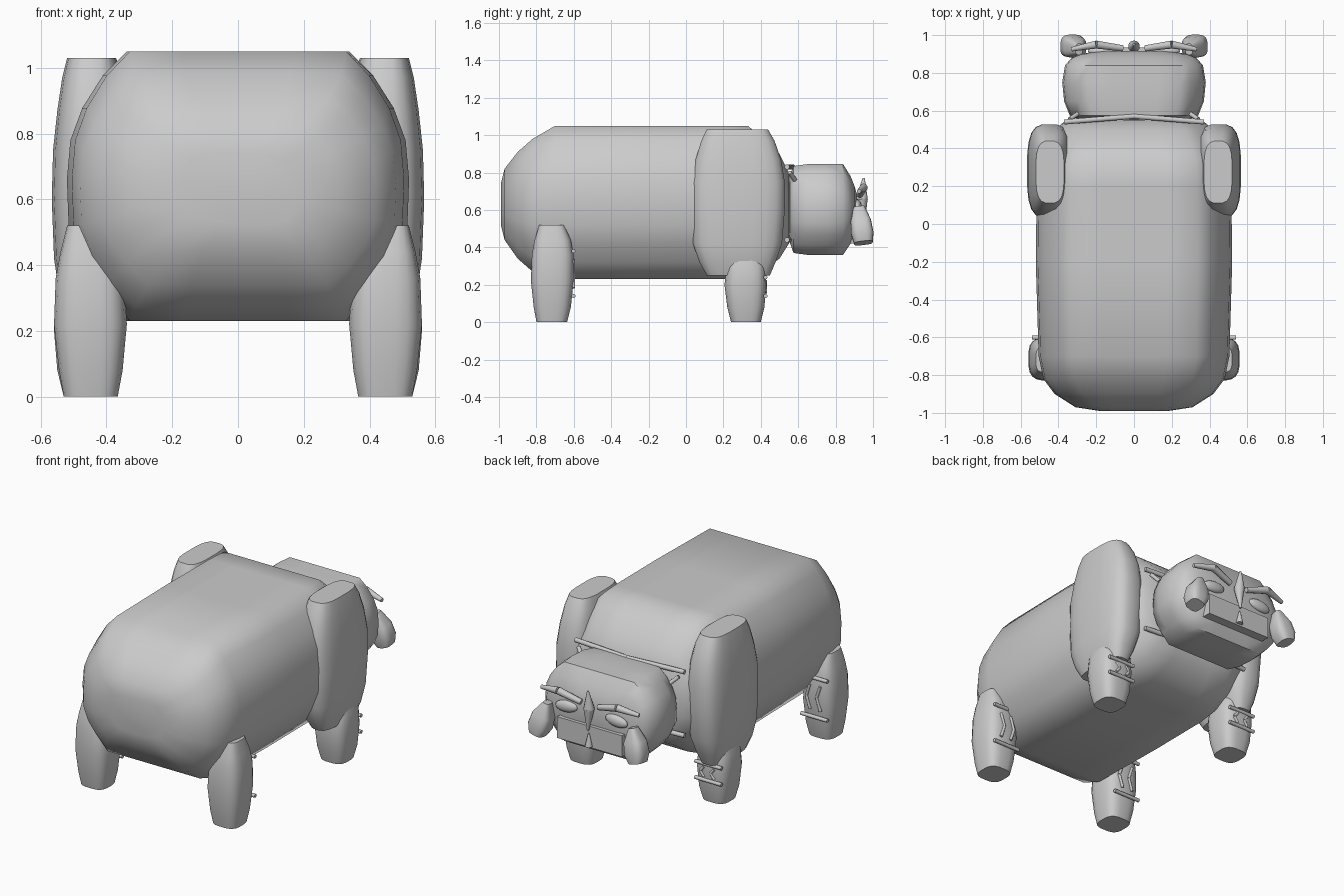
import bpy, bmesh, math
from mathutils import Vector

if "Cube" in bpy.data.objects:
    bpy.data.objects.remove(bpy.data.objects["Cube"])

# Half outline (right side, top to bottom) of the barrel-like body section
HALF = [(.33, 1), (.65, 1), (.79, .82), (.91, .58), (.98, .34), (1, .05),
        (.99, -.3), (.92, -.55), (.8, -.78), (.65, -1), (.33, -1)]
BARREL = HALF + [(-u, v) for u, v in reversed(HALF)]


def rounded(power, n=20):
    pts = []
    for i in range(n):
        a = 2 * math.pi * (i + .5) / n
        c, s = math.cos(a), math.sin(a)
        pts.append((math.copysign(abs(c) ** (2 / power), c),
                    math.copysign(abs(s) ** (2 / power), s)))
    return pts


LEG = rounded(3.2)


def finish(ob, angle=40):
    bpy.context.view_layer.objects.active = ob
    for o in bpy.context.selected_objects:
        o.select_set(False)
    ob.select_set(True)
    bpy.ops.object.shade_smooth_by_angle(angle=math.radians(angle))
    return ob


def loft(name, rings, outline, axis):
    """rings: (position, u0, u1, v0, v1); axis 'Y' maps u,v to x,z; 'Z' to x,y"""
    bm = bmesh.new()
    loops = []
    for p, u0, u1, v0, v1 in rings:
        loop = []
        for u, v in outline:
            a = (u0 + u1) / 2 + u * (u1 - u0) / 2
            b = (v0 + v1) / 2 + v * (v1 - v0) / 2
            loop.append(bm.verts.new((a, p, b) if axis == 'Y' else (a, b, p)))
        loops.append(loop)
    n = len(outline)
    for r, s in zip(loops, loops[1:]):
        for i in range(n):
            bm.faces.new((r[i], r[(i + 1) % n], s[(i + 1) % n], s[i]))
    bm.faces.new(loops[0])
    bm.faces.new(loops[-1])
    bmesh.ops.recalc_face_normals(bm, faces=bm.faces)
    me = bpy.data.meshes.new(name)
    bm.to_mesh(me)
    bm.free()
    ob = bpy.data.objects.new(name, me)
    bpy.context.collection.objects.link(ob)
    return finish(ob, 50)


def rod(name, a, b, r1, r2=None):
    a, b = Vector(a), Vector(b)
    d = b - a
    bpy.ops.mesh.primitive_cone_add(vertices=10, radius1=r1, radius2=r1 if r2 is None else r2,
                                    depth=d.length, location=(a + b) / 2,
                                    rotation=d.to_track_quat('Z', 'Y').to_euler())
    ob = bpy.context.object
    ob.name = name
    return finish(ob)


def ball(name, loc, size, rot=(0, 0, 0)):
    bpy.ops.mesh.primitive_uv_sphere_add(segments=16, ring_count=8, location=loc, rotation=rot)
    ob = bpy.context.object
    ob.name = name
    ob.scale = size
    return finish(ob, 60)


# Body and head
body = [(-.99, .18, .52, .74), (-.97, .31, .44, .82), (-.9, .42, .34, .91),
        (-.82, .48, .27, .98), (-.7, .505, .23, 1.05), (-.2, .52, .23, 1.05),
        (.2, .515, .23, 1.05), (.33, .5, .24, 1.05), (.42, .47, .28, .98),
        (.5, .42, .34, .9), (.55, .36, .42, .8), (.565, .2, .5, .7)]
loft("body", [(y, -w, w, lo, hi) for y, w, lo, hi in body], BARREL, 'Y')
head = [(.55, .28, .44, .77), (.575, .34, .37, .835), (.65, .37, .36, .845),
        (.75, .38, .36, .845), (.84, .365, .36, .845), (.88, .33, .42, .78),
        (.9, .28, .46, .73), (.915, .18, .5, .68)]
loft("head", [(y, -w, w, lo, hi) for y, w, lo, hi in head], BARREL, 'Y')

# Limbs as stacked sections (z, x0, x1, y0, y1)
shoulder = [(.25, .39, .52, .11, .45), (.32, .36, .545, .07, .48), (.42, .335, .56, .035, .515),
            (.6, .33, .567, .03, .53), (.75, .33, .563, .03, .53), (.87, .335, .55, .05, .51),
            (.97, .35, .535, .08, .475), (1.03, .37, .52, .11, .44)]
front_leg = [(0, .37, .53, .24, .40), (.08, .35, .55, .22, .42), (.2, .34, .56, .205, .43),
             (.3, .345, .555, .215, .425), (.38, .38, .53, .24, .39)]
rear_leg = [(0, .365, .53, -.8, -.635), (.08, .35, .545, -.815, -.615), (.22, .337, .56, -.83, -.6),
            (.36, .345, .555, -.825, -.6), (.44, .38, .54, -.81, -.615), (.52, .42, .52, -.785, -.65)]
for s, side in ((1, "right"), (-1, "left")):
    for name, rings in (("shoulder", shoulder), ("front_leg", front_leg), ("rear_leg", rear_leg)):
        loft(side + "_" + name,
             [(z, min(s * a, s * b), max(s * a, s * b), c, d) for z, a, b, c, d in rings], LEG, 'Z')

    # Thin straps and creases on the legs
    for leg, y, z_top in (("front", .425, .24), ("rear", -.602, .38)):
        for z in (.14, z_top):
            rod(f"{side}_{leg}_leg_strap", (s * .36, y, z), (s * .54, y, z), .011)
        zm = (.14 + z_top) / 2
        h = (z_top - .14) * .32
        for x in (.42, .49):
            rod(f"{side}_{leg}_leg_crease", (s * x, y, zm + h), (s * (x - .025), y, zm), .009)
            rod(f"{side}_{leg}_leg_crease", (s * (x - .025), y, zm), (s * x, y, zm - h), .009)

    # Collar rods behind the head
    for z in (.83, .44):
        rod(side + "_collar_rod", (0, .57, z), (s * .37, .54, z), .014)
    rod(side + "_collar_tick", (s * .34, .555, .80), (s * .30, .582, .76), .012)

    # Face: eyes, brows and cheek tusks
    ball(side + "_eye", (s * .17, .915, .62), (.075, .025, .035), (0, s * .1, 0))
    rod(side + "_brow", (s * .06, .93, .68), (s * .2, .95, .72), .017, .022)
    rod(side + "_brow", (s * .2, .95, .72), (s * .33, .925, .7), .022, .012)
    tusk = loft(side + "_cheek_tusk", [(-.1, -.045, .045, -.05, .05), (-.05, -.065, .065, -.06, .06),
                                       (.02, -.06, .06, -.055, .055), (.1, -.02, .02, -.03, .03)],
                LEG, 'Z')
    tusk.location = (s * .315, .937, .52)
    tusk.rotation_euler = (.12, -s * .25, 0)

# Nose ridge, mouth block and tooth
rod("nose_upper", (0, .94, .66), (0, .95, .77), .032, .006)
rod("nose_lower", (0, .94, .66), (0, .95, .53), .032, .006)
bpy.ops.mesh.primitive_cube_add(size=1, location=(0, .895, .485))
mouth = bpy.context.object
mouth.name = "mouth"
mouth.scale = (.44, .08, .13)
rod("tooth", (0, .942, .43), (0, .942, .51), .022, .004)
